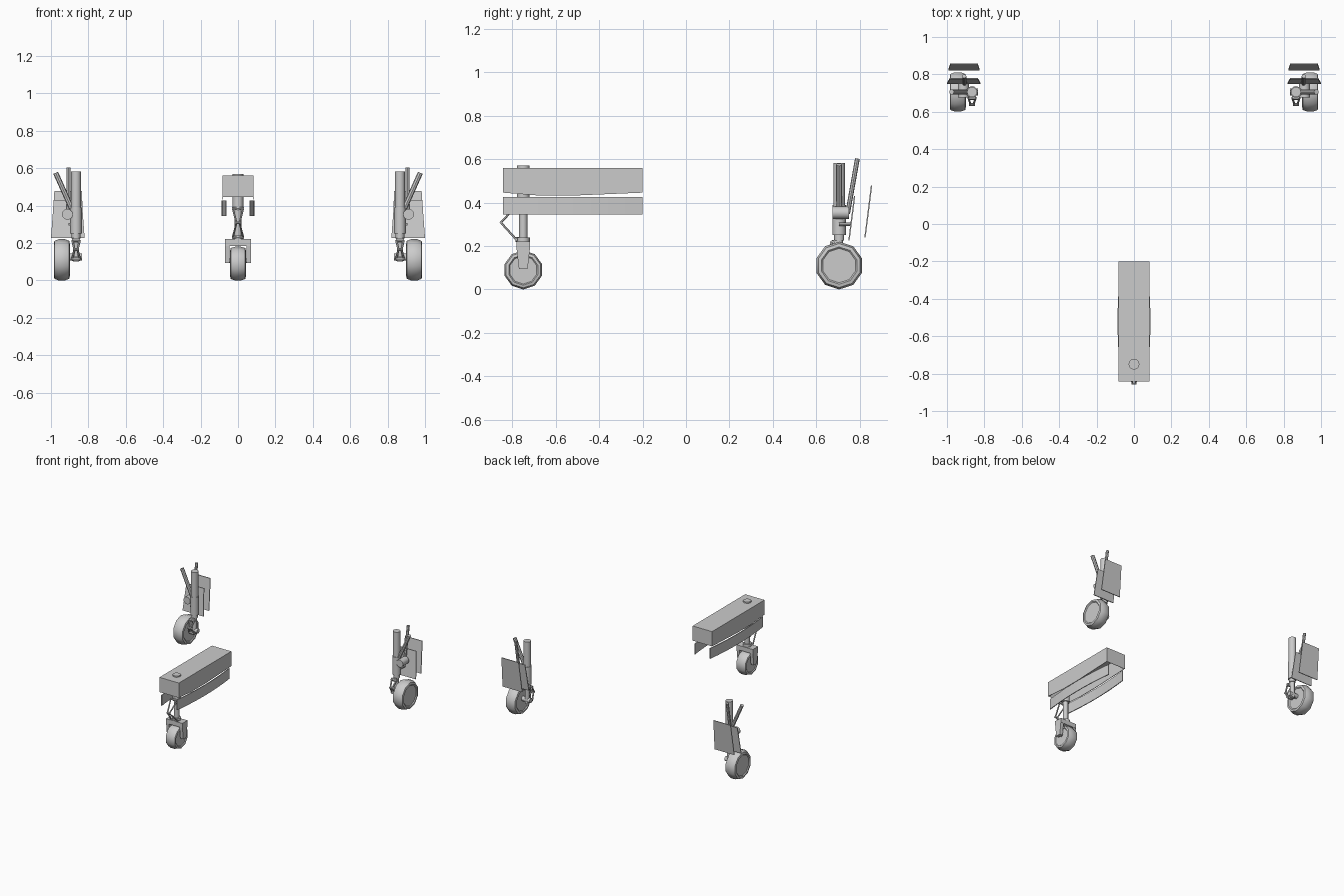
import bpy, bmesh, math
from mathutils import Vector

if "Cube" in bpy.data.objects:
    bpy.data.objects.remove(bpy.data.objects["Cube"])


def make(name, bm, smooth=0):
    bmesh.ops.recalc_face_normals(bm, faces=bm.faces)
    me = bpy.data.meshes.new(name)
    bm.to_mesh(me)
    bm.free()
    ob = bpy.data.objects.new(name, me)
    bpy.context.collection.objects.link(ob)
    if smooth:
        bpy.context.view_layer.objects.active = ob
        ob.select_set(True)
        bpy.ops.object.shade_smooth_by_angle(angle=math.radians(smooth))
        ob.select_set(False)
    return ob


def rod(name, a, b, r, r2=None, n=12):
    a, b = Vector(a), Vector(b)
    bm = bmesh.new()
    bmesh.ops.create_cone(bm, cap_ends=True, segments=n, radius1=r,
                          radius2=r if r2 is None else r2, depth=(b - a).length)
    q = (b - a).to_track_quat('Z', 'Y')
    for v in bm.verts:
        v.co = q @ v.co + (a + b) / 2
    return make(name, bm, 40)


def box(name, lo, hi):
    bm = bmesh.new()
    bmesh.ops.create_cube(bm, size=1)
    for v in bm.verts:
        v.co = [(l + h) / 2 + c * (h - l) for l, h, c in zip(lo, hi, v.co)]
    return make(name, bm)


def prism(name, pts, offset):
    """Flat polygon extruded along an offset vector."""
    bm = bmesh.new()
    f = bm.faces.new([bm.verts.new(p) for p in pts])
    ext = bmesh.ops.extrude_face_region(bm, geom=[f], use_keep_orig=True)
    for v in ext['geom']:
        if isinstance(v, bmesh.types.BMVert):
            v.co += Vector(offset)
    return make(name, bm)


def wheel(name, cx, cy, r, w, n=10):
    """Ten-sided tyre with recessed hub discs, turned about the x axis."""
    prof = [(-.86 * w, 0), (-.86 * w, .72 * r), (-w, .78 * r), (-.92 * w, .92 * r), (-.4 * w, r)]
    prof += [(-x, q) for x, q in reversed(prof)]
    bm = bmesh.new()
    vs = [bm.verts.new((x, 0, q)) for x, q in prof]
    es = [bm.edges.new(p) for p in zip(vs, vs[1:])]
    bmesh.ops.spin(bm, geom=vs + es, cent=(0, 0, 0), axis=(1, 0, 0),
                   angle=2 * math.pi, steps=n, use_merge=True)
    bmesh.ops.remove_doubles(bm, verts=bm.verts, dist=1e-5)
    # lowest tyre vertex touches the ground
    for v in bm.verts:
        v.co = Vector((v.co.x + cx, v.co.y + cy, r - v.co.z))
    return make(name, bm, 40)


# ---- nose gear ----
NY = -.75
# wheel bay, open underneath
side = [(-.843, .56), (-.2, .56), (-.2, .446), (-.51, .433), (-.68, .433), (-.843, .446)]
bay = prism("nose_bay", [(-.083, y, z) for y, z in side], (.166, 0, 0))
bm = bmesh.new()
bm.from_mesh(bay.data)
bm.normal_update()
bmesh.ops.delete(bm, geom=[f for f in bm.faces if f.normal.z < -.9], context='FACES')
bm.to_mesh(bay.data)
bm.free()
m = bay.modifiers.new("walls", 'SOLIDIFY')
m.thickness, m.offset = .004, -1

# bowed bay doors
for s, tag in ((1, "right"), (-1, "left")):
    ys = [-.843 + .643 * i / 8 for i in range(9)]
    bow = [.088 - .02 * ((y + .5215) / .3215) ** 2 for y in ys]
    pts = [(s * x, y, .345) for x, y in zip(bow, ys)]
    pts += [(s * (x - .006), y, .345) for x, y in reversed(list(zip(bow, ys)))]
    prism("nose_door_" + tag, pts, (0, 0, .081))

rod("nose_strut", (0, NY, .385), (0, NY, .57), .029)
rod("nose_piston", (0, NY, .2), (0, NY, .4), .019)
rod("nose_collar", (0, NY, .215), (0, NY, .24), .03)

# scissor link in front of the strut
for z in (.385, .23):
    rod("nose_link_pivot", (-.033, -.782, z), (.033, -.782, z), .007, n=8)
    rod("nose_link_lug", (0, -.785, z), (0, NY, z), .011, n=8)
    for s in (1, -1):
        rod("nose_link_arm", (s * .028, -.782, z), (s * .008, -.853, .308), .005, n=6)
rod("nose_link_joint", (-.014, -.853, .308), (.014, -.853, .308), .006, n=8)

# fork and wheel
box("nose_fork_crown", (-.07, NY - .032, .185), (.07, NY + .032, .22))
for s in (1, -1):
    prism("nose_fork_arm", [(s * .045, NY - .032, .2), (s * .045, NY + .032, .2),
                            (s * .045, NY + .02, .093), (s * .045, NY - .02, .093)], (s * .025, 0, 0))
rod("nose_axle", (-.066, NY, .105), (.066, NY, .105), .012)
wheel("nose_wheel", 0, NY, .09, .042)

# ---- main gear, mirrored left and right ----
MY = .706
for s, tag in ((1, "right"), (-1, "left")):
    def P(x, y, z):
        return (s * x, y, z)

    sx = .866
    rod("main_strut_" + tag, P(sx, MY, .3), P(sx, MY, .583), .027)
    rod("main_sleeve_" + tag, P(sx, MY, .25), P(sx, MY, .39), .031)
    rod("main_collar_" + tag, P(sx, MY, .225), P(sx, MY, .25), .023)
    rod("main_piston_" + tag, P(sx, MY, .1), P(sx, MY, .25), .017)

    # side pivot with the two braces
    rod("main_pivot_" + tag, P(.912, MY - .03, .353), P(.912, MY + .045, .353), .029)
    rod("main_pivot_arm_" + tag, P(.866, MY, .353), P(.912, MY, .353), .022)
    rod("main_side_brace_" + tag, P(.89, MY, .385), P(.975, MY, .575), .014, n=8)
    rod("main_rear_brace_" + tag, P(.907, .745, .35), P(.907, .79, .603), .011, n=8)

    # scissor link ahead of the piston
    for z in (.215, .115):
        rod("main_link_lug_" + tag, P(sx - .022, .675, z), P(sx + .022, .675, z), .011, n=8)
        box("main_link_block_" + tag, (s * sx - .012, .672, z - .012), (s * sx + .012, MY, z + .012))
        for d in (-1, 1):
            rod("main_link_arm_" + tag, P(sx + d * .02, .675, z), P(sx + d * .008, .64, .165), .006, n=6)
    rod("main_link_joint_" + tag, P(sx - .015, .64, .165), P(sx + .015, .64, .165), .008, n=8)

    # axle and wheel
    rod("main_axle_" + tag, P(.835, MY, .125), P(.95, MY, .125), .018)
    wheel("main_wheel_" + tag, s * .942, MY, .11, .043)

    # two sloping plate doors behind the leg
    prism("main_inner_door_" + tag,
          [P(.82, .748, .226), P(1, .748, .226), P(.985, .774, .43), P(.835, .774, .43)], (0, .006, 0))
    prism("main_outer_door_" + tag,
          [P(.825, .822, .24), P(.993, .822, .24), P(.982, .852, .478), P(.835, .852, .478)], (0, .006, 0))
    rod("main_door_link_" + tag, P(.9, MY, .3), P(.9, .76, .3), .008, n=8)
